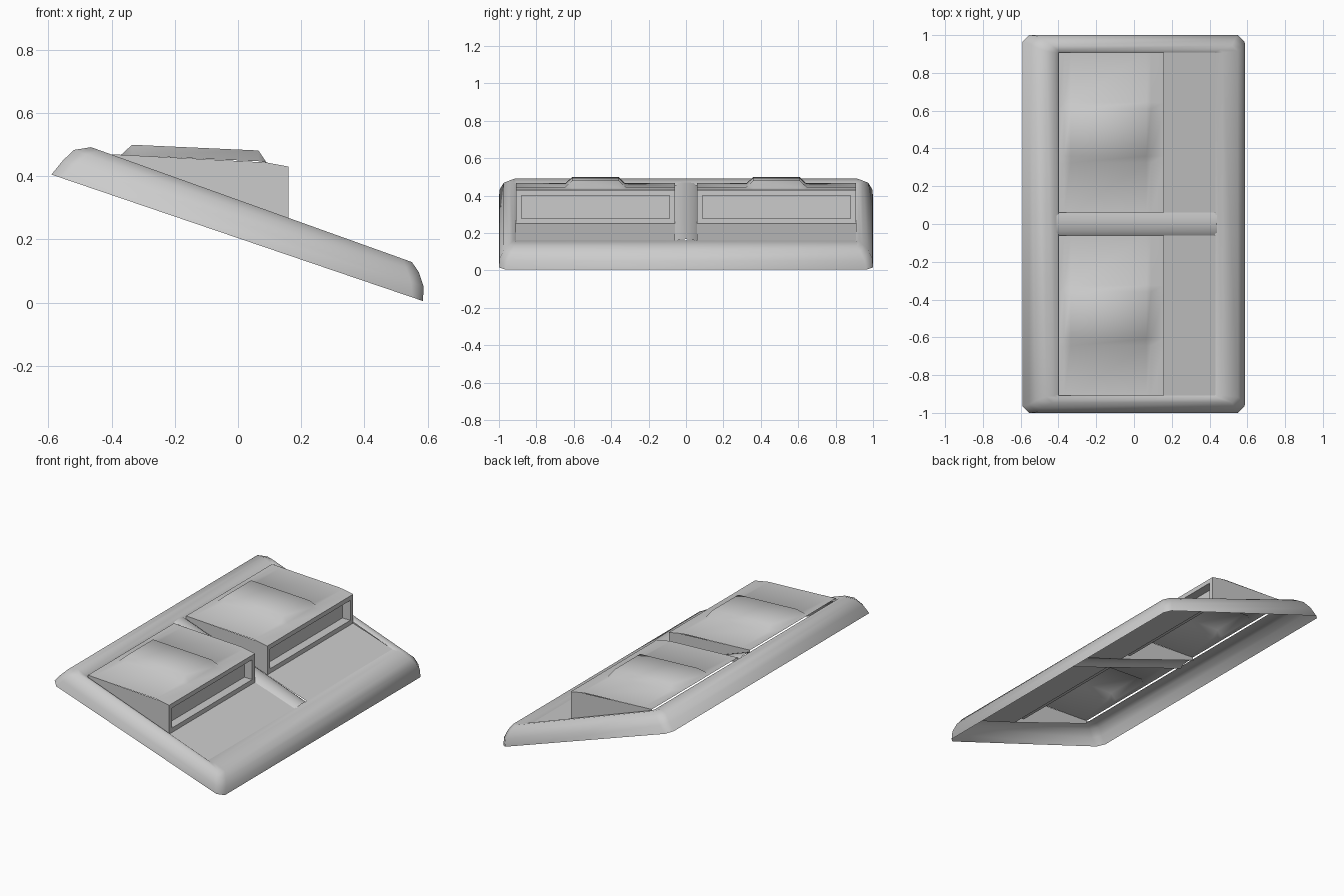
import bpy, bmesh

if "Cube" in bpy.data.objects:
    bpy.data.objects.remove(bpy.data.objects["Cube"])

def top(x): return 0.325 - 0.358 * x        # rim crest line
def base(x): return 0.204 - 0.3404 * x      # lower edge line
def floor_z(x): return 0.303 - 0.333 * x    # recessed floor line

def make(name, verts, faces, angle=None, flip=False):
    me = bpy.data.meshes.new(name)
    me.from_pydata(verts, [], faces)
    ob = bpy.data.objects.new(name, me)
    bpy.context.collection.objects.link(ob)
    bm = bmesh.new()
    bm.from_mesh(me)
    bmesh.ops.recalc_face_normals(bm, faces=bm.faces)
    if flip:
        bmesh.ops.reverse_faces(bm, faces=bm.faces)
    elif sum(f.normal.z * f.calc_area() for f in bm.faces) < 0:
        bmesh.ops.reverse_faces(bm, faces=bm.faces)
    bm.to_mesh(me)
    bm.free()
    if angle:
        bpy.ops.object.select_all(action='DESELECT')
        ob.select_set(True)
        bpy.context.view_layer.objects.active = ob
        bpy.ops.object.shade_smooth_by_angle(angle=angle)
    return ob

def grid(rows, closed=False):
    n = len(rows[0])
    verts = [p for r in rows for p in r]
    faces = [(i * n + j, i * n + (j + 1) % n, (i + 1) * n + (j + 1) % n, (i + 1) * n + j)
             for i in range(len(rows) - 1) for j in range(n if closed else n - 1)]
    return verts, faces

# Rounded rim shell: chamfered outlines from lower edge to recess
def outline(x0, x1, y, c, f):
    pts = [(x0 + c, -y), (x1 - c, -y), (x1, -y + c), (x1, y - c),
           (x1 - c, y), (x0 + c, y), (x0, y - c), (x0, -y + c)]
    return [(px, py, base(px) + f * (top(px) - base(px))) for px, py in pts]

loops = [(-.59, .585, 1.0, .035, 0), (-.555, .587, .996, .04, .42),
         (-.52, .572, .975, .04, .78), (-.465, .55, .945, .03, 1),
         (-.42, .47, .922, .015, .99), (-.40, .43, .908, .004, .9)]
make("rim_shell", *grid([outline(*l) for l in loops], closed=True), angle=0.9)

# Divider between the two bays
prof = [(-.062, -.02), (-.04, -.004), (0, 0), (.04, -.004), (.062, -.02)]
make("centre_bar", *grid([[(x, y, top(x) + d) for y, d in prof] for x in (-.41, .44)]), angle=0.9)

def bay(side, y0, y1):
    # Sunken floor ahead of the vent
    make(side + "_floor", *grid([[(x, y, floor_z(x)) for y in (y0, y1)] for x in (.15, .435)]))

    # Scoop roof with raised blister
    yc = (y0 + y1) / 2
    xs = [-.40, -.37, -.335, .065, .09, .16]
    ys = [y0, yc - .16, yc - .125, yc + .125, yc + .16, y1]
    flat = [.469, .467, .465, .447, .443, .43]
    rows = [[(x, y, flat[i] + (.034 if i in (2, 3) and j in (2, 3) else 0))
             for j, y in enumerate(ys)] for i, x in enumerate(xs)]
    make(side + "_scoop_roof", *grid(rows), angle=1.2)

    # Wedge side walls
    for tag, y in (("a", y0), ("b", y1)):
        ob = make(side + "_scoop_wall_" + tag,
                  [(-.40, y, .469), (.09, y, .443), (.16, y, .43), (.16, y, .25), (-.40, y, .45)],
                  [(0, 1, 2, 3, 4)])
        if (ob.data.polygons[0].normal.y > 0) != (tag == "b"):
            ob.data.flip_normals()

    # Vent frame with inset panel
    def ring(x, d):
        return [(x, y0 + d, .25 + d), (x, y1 - d, .25 + d), (x, y1 - d, .43 - d), (x, y0 + d, .43 - d)]
    v, f = grid([ring(.16, 0), ring(.16, .028), ring(.105, .028)], closed=True)
    ob = make(side + "_vent", v, f + [(8, 9, 10, 11)])
    if ob.data.polygons[0].normal.x < 0:
        ob.data.flip_normals()

bay("left", .06, .908)
bay("right", -.908, -.06)
